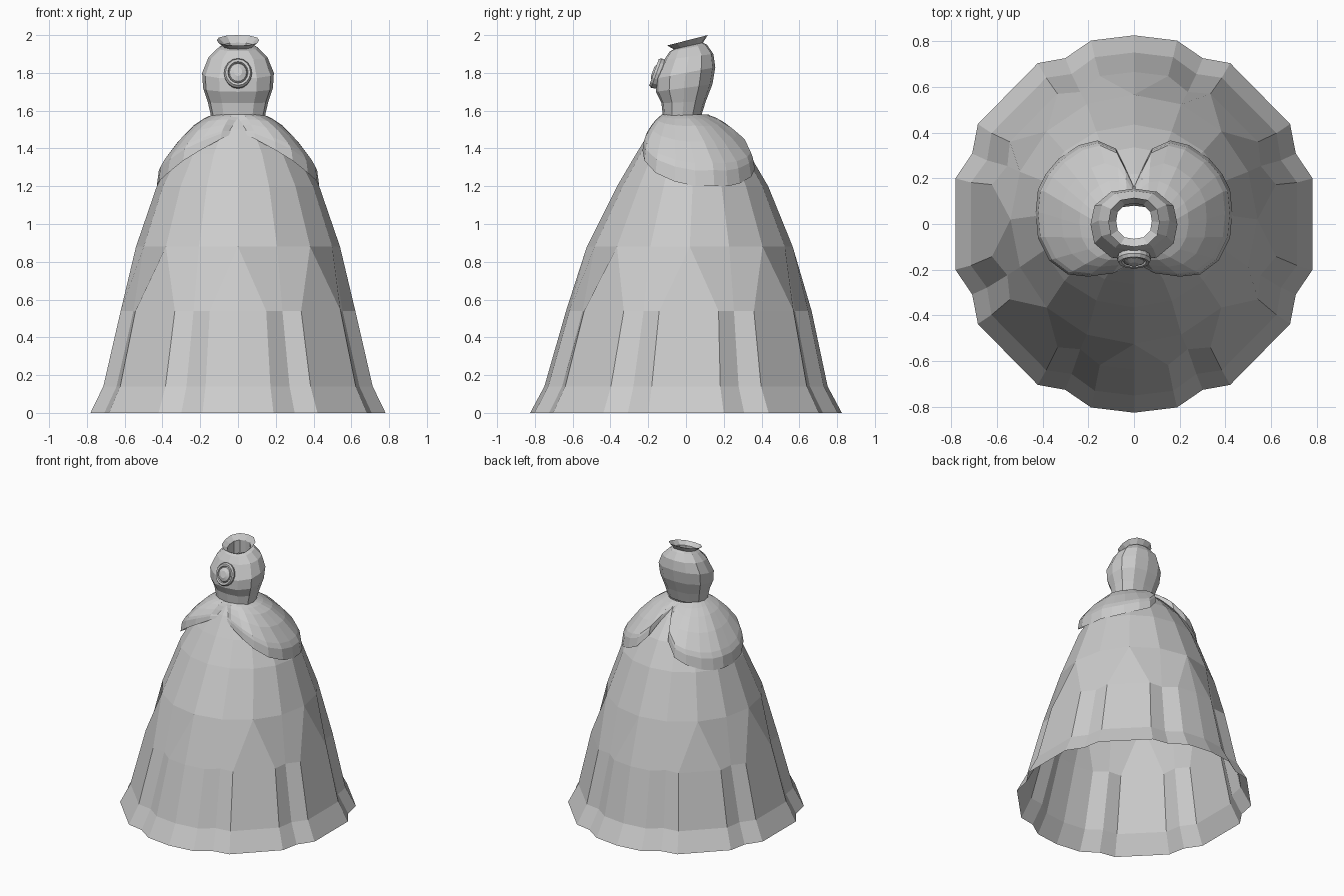
import bpy, bmesh
from math import sin, cos, pi, radians
from mathutils import Vector, Matrix

cube = bpy.data.objects.get("Cube")
if cube:
    bpy.data.objects.remove(cube)

stone = bpy.data.materials.new("warm_free_grey")
stone.name = "plain_grey"
stone.use_nodes = True
grey = (0.6, 0.6, 0.6, 1)
stone.diffuse_color = grey
stone.node_tree.nodes["Principled BSDF"].inputs["Base Color"].default_value = grey


def loft(name, rings, closed=True, cap=False, flip=False, mirror=False):
    """Skin a list of equal-length point rings with quads."""
    bm = bmesh.new()
    rows = [[bm.verts.new(p) for p in ring] for ring in rings]
    n = len(rows[0])
    for a, b in zip(rows, rows[1:]):
        for i in range(n if closed else n - 1):
            j = (i + 1) % n
            bm.faces.new((a[i], a[j], b[j], b[i]))
    if cap:
        bm.faces.new(rows[-1])
    if flip:
        bmesh.ops.reverse_faces(bm, faces=bm.faces[:])
    if mirror:
        copy = bmesh.ops.duplicate(bm, geom=bm.verts[:] + bm.edges[:] + bm.faces[:])["geom"]
        for v in copy:
            if isinstance(v, bmesh.types.BMVert):
                v.co.x *= -1
        bmesh.ops.reverse_faces(bm, faces=[f for f in copy if isinstance(f, bmesh.types.BMFace)])
    bmesh.ops.remove_doubles(bm, verts=bm.verts[:], dist=0.0005)
    mesh = bpy.data.meshes.new(name)
    bm.to_mesh(mesh)
    bm.free()
    mesh.materials.append(stone)
    obj = bpy.data.objects.new(name, mesh)
    bpy.context.collection.objects.link(obj)
    return obj


# Cloak: pleated hem whose folds merge into sixteen plain sides higher up
def full_circle(quarter):
    left = quarter + [180 - a for a in quarter[-2::-1]]
    return left + [a + 180 for a in left]


pleated = full_circle([14, 23, 32, 58.5, 67, 76.5, 90])
plain = full_circle([0, 22.5, 45, 45, 67.5, 90, 90])

# height, half width, front y, back y, fold depth (None where plain)
cloak_rows = [
    (0.00, 0.805, -0.825, 0.825, 0.045),
    (0.14, 0.735, -0.75, 0.75, 0.05),
    (0.54, 0.64, -0.635, 0.665, 0.06),
    (0.88, 0.54, -0.525, 0.565, None),
    (1.20, 0.43, -0.365, 0.435, None),
    (1.37, 0.335, -0.265, 0.335, None),
    (1.50, 0.21, -0.185, 0.22, None),
    (1.58, 0.12, -0.12, 0.12, None),
]
cloak = []
for z, rx, front, back, fold in cloak_rows:
    ring = []
    for i, a in enumerate(plain if fold is None else pleated):
        dent = fold if fold and i % 13 in (1, 4, 8, 11) else 0
        c, s = cos(radians(a)) * (1 - dent), sin(radians(a)) * (1 - dent)
        ring.append((rx * c, (front + back) / 2 + (back - front) / 2 * s, z))
    cloak.append(ring)
loft("cloak", cloak)

# Shoulder cape: one lobe over each shoulder, with a banded hem
hem = [Vector(p) for p in (
    (0, -.17, 1.49), (.09, -.215, 1.45), (.2, -.23, 1.39), (.29, -.22, 1.335),
    (.37, -.16, 1.27), (.42, -.06, 1.225), (.43, .05, 1.2), (.42, .15, 1.2),
    (.385, .22, 1.2), (.33, .285, 1.215), (.24, .345, 1.25), (.16, .365, 1.29),
    (.08, .33, 1.38), (.04, .25, 1.47), (0, .16, 1.55))]
last = len(hem) - 1
neck, band, band_top = [], [], []
for i, p in enumerate(hem):
    a = pi * i / last
    swell = sin(a) ** 0.7 if 0 < i < last else 0
    neck.append(Vector((0.135 * sin(a), -0.01 - 0.12 * cos(a), 1.58)))
    band.append(Vector((p.x * 0.975, p.y * 0.97, p.z + 0.085 * swell)))
    band_top.append(Vector((p.x * 0.925, p.y * 0.94, p.z + 0.125 * swell)))
cape = [hem, band, band_top]
for t in (0.3, 0.6, 0.82, 1):
    ring = []
    for i, (p, q) in enumerate(zip(band_top, neck)):
        v = p.lerp(q, t)
        v.z += 0.045 * sin(pi * t) * sin(pi * i / last)
        ring.append(v)
    cape.append(ring)
loft("shoulder_cape", cape, closed=False, mirror=True)

# Head: tilted jar with a flared open mouth
# front y, front z, back y, back z, half width
head_rows = [
    (-.12, 1.55, .08, 1.57, .14), (-.13, 1.64, .105, 1.65, .16),
    (-.16, 1.70, .14, 1.74, .185), (-.16, 1.77, .155, 1.83, .19),
    (-.115, 1.87, .145, 1.90, .155), (-.085, 1.915, .11, 1.95, .105),
    (-.065, 1.925, .09, 1.96, .078), (-.10, 1.945, .115, 2.0, .112),
]
head = []
for yf, zf, yb, zb, rx in head_rows:
    ring = []
    for i in range(12):
        a = 2 * pi * i / 12
        c, s = cos(a), sin(a)
        k = 1 + 0.07 * sin(2 * a) ** 2
        t = (s * k + 1) / 2
        ring.append((rx * c * k, yf + (yb - yf) * t, zf + (zb - zf) * t))
    head.append(ring)
loft("head_jar", head)

# Inner throat below the mouth
throat = [[Vector((x * s, (y - .01) * s + .01, z - d)) for x, y, z in head[-2]]
          for s, d in ((1, 0), (1.05, 0.1))]
loft("mouth_throat", throat, flip=True)

# Face medallion: raised oval ring around a domed lens
place = Matrix.Translation((0, -0.145, 1.795)) @ Matrix.Rotation(radians(70), 4, "X")
medallion = []
for r, h in ((.068, -.03), (.074, .012), (.066, .026), (.054, .024), (.05, .012),
             (.045, .022), (.022, .034)):
    medallion.append([place @ Vector((r * cos(a), 1.12 * r * sin(a), h))
                      for a in (2 * pi * i / 16 for i in range(16))])
loft("face_medallion", medallion, cap=True)
